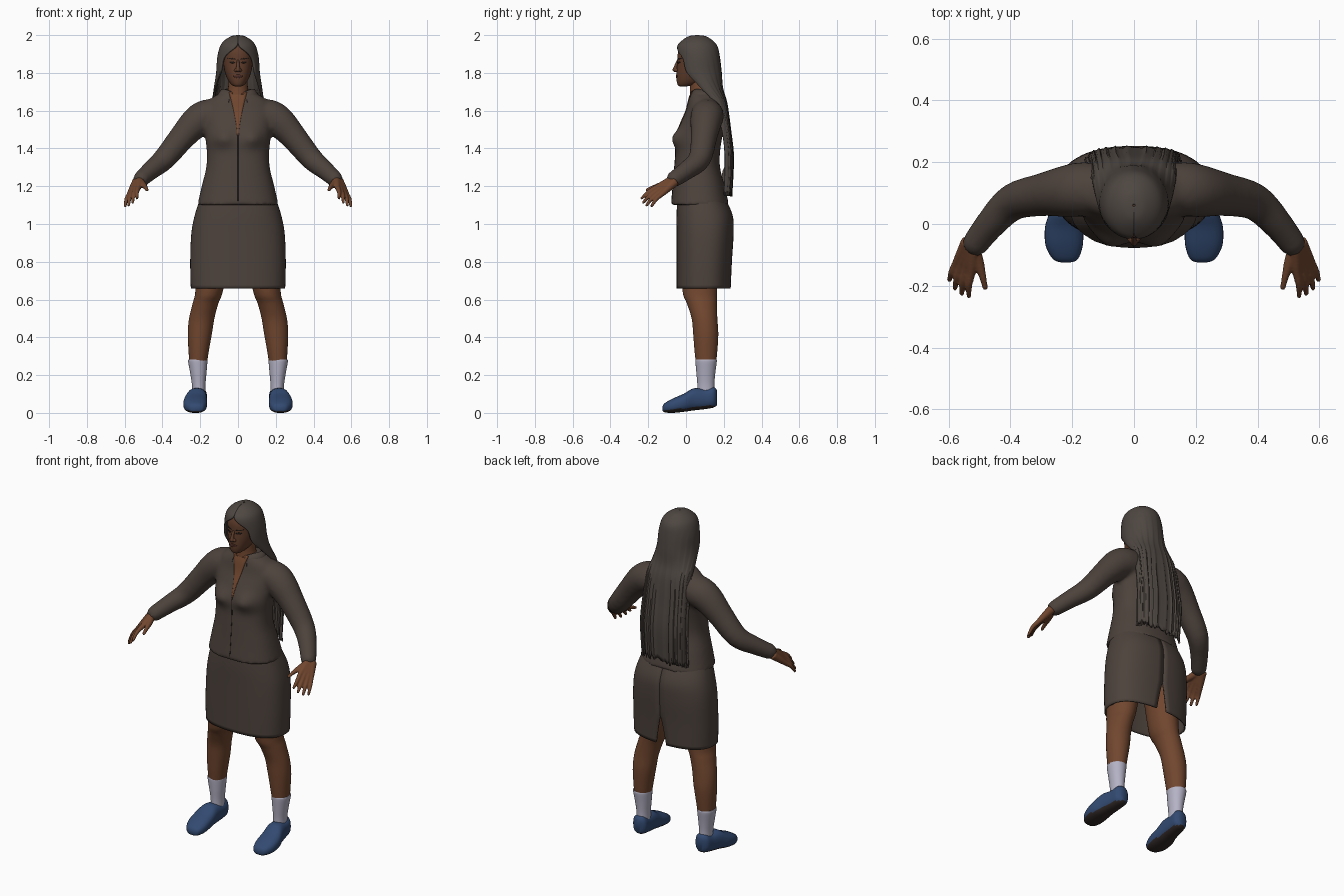
import bpy, bmesh, math, random
from mathutils import Vector
from mathutils.bvhtree import BVHTree

if "Cube" in bpy.data.objects:
    bpy.data.objects.remove(bpy.data.objects["Cube"])

random.seed(4)


def material(name, *rgb):
    m = bpy.data.materials.new(name)
    m.diffuse_color = (*rgb, 1)
    m.use_nodes = True
    m.node_tree.nodes["Principled BSDF"].inputs["Base Color"].default_value = m.diffuse_color
    return m


CLOTH = material("brown cloth", .074, .055, .045)
HAIR = material("hair brown", .076, .062, .053)
SKIN = material("skin", .165, .062, .028)
FACE = material("face skin", .115, .046, .024)
DARK = material("dark detail", .016, .011, .009)
LIP = material("lips", .085, .028, .02)
SOCK = material("sock grey", .46, .45, .56)
SHOE = material("shoe blue", .032, .068, .165)
SOLE = material("sole", .03, .022, .02)


def spline(keys, n):
    """Catmull-Rom interpolation of equal-length tuples, n steps per span."""
    k = [keys[0]] + list(keys) + [keys[-1]]
    out = []
    for i in range(1, len(k) - 2):
        for j in range(n):
            t = j / n
            out.append(tuple(
                .5 * (2 * b + (c - a) * t + (2 * a - 5 * b + 4 * c - d) * t * t
                      + (3 * b - a - 3 * c + d) * t ** 3)
                for a, b, c, d in zip(k[i - 1], k[i], k[i + 1], k[i + 2])))
    return out + [tuple(keys[-1])]


def arc(cx, cy, rx, ry, z, n=40, start=0., end=2 * math.pi, power=2., closed=True):
    """Superellipse points at height z; angle 0 faces the front."""
    pts = []
    for i in range(n):
        t = start + (end - start) * i / (n if closed else n - 1)
        s, c = math.sin(t), math.cos(t)
        pts.append(Vector((cx + rx * math.copysign(abs(s) ** (2 / power), s),
                           cy - ry * math.copysign(abs(c) ** (2 / power), c), z)))
    return pts


def loft(bm, rings, closed=True, caps=True):
    rows = [[bm.verts.new(p) for p in r] for r in rings]
    n = len(rows[0])
    for a, b in zip(rows, rows[1:]):
        for i in range(n if closed else n - 1):
            j = (i + 1) % n
            bm.faces.new((a[i], a[j], b[j], b[i]))
    if caps and closed:
        bm.faces.new(rows[0][::-1])
        bm.faces.new(rows[-1])


def tube(bm, keys, n=14, steps=4):
    """Round tube through (x, y, z, radius) keys with a rounded tip."""
    p = spline(keys, steps)
    rings = []
    for i, q in enumerate(p):
        d = Vector(p[min(i + 1, len(p) - 1)][:3]) - Vector(p[max(i - 1, 0)][:3])
        d.normalize()
        u = d.cross(Vector((0, 0, 1))).normalized()
        v = d.cross(u)
        ring = lambda r, o: [Vector(q[:3]) + d * o + (u * math.cos(a) + v * math.sin(a)) * r
                             for a in (2 * math.pi * k / n for k in range(n))]
        rings.append(ring(q[3], 0))
    rings += [ring(q[3] * .8, q[3] * .5), ring(q[3] * .3, q[3] * .8)]
    loft(bm, rings)


def finish(bm, name, mats, mirror=False, voxel=0, smooth=0, solid=0, angle=50):
    bmesh.ops.recalc_face_normals(bm, faces=bm.faces)
    me = bpy.data.meshes.new(name)
    bm.to_mesh(me)
    bm.free()
    for m in mats:
        me.materials.append(m)
    me.polygons.foreach_set("use_smooth", [True] * len(me.polygons))
    me.set_sharp_from_angle(angle=math.radians(angle))
    ob = bpy.data.objects.new(name, me)
    bpy.context.collection.objects.link(ob)
    if voxel:
        r = ob.modifiers.new("union", 'REMESH')
        r.mode, r.voxel_size, r.use_smooth_shade = 'VOXEL', voxel, True
    if smooth:
        s = ob.modifiers.new("smooth", 'SMOOTH')
        s.factor, s.iterations = .5, smooth
    if solid:
        s = ob.modifiers.new("thickness", 'SOLIDIFY')
        s.thickness, s.offset = solid, -1
    if mirror:
        ob.modifiers.new("mirror", 'MIRROR')
    return ob


def profile(name, keys, mat, steps=4, power=2., **kw):
    """Vertical body part from (z, centre x, half width, front y, back y) keys."""
    bm = bmesh.new()
    loft(bm, [arc(x, (f + b) / 2, w, (b - f) / 2, z, power=power)
              for z, x, w, f, b in spline(keys, steps)])
    return finish(bm, name, [mat], **kw)


def plate(name, target, mat, z0, z1, left, right, rows=16, cols=6, lift=.003, mirror=False):
    """Thin patch projected from the front onto a target surface."""
    bvh = BVHTree.FromObject(target, bpy.context.evaluated_depsgraph_get())
    bm, rings = bmesh.new(), []
    for i in range(rows + 1):
        t = i / rows
        row = []
        for j in range(cols + 1):
            x = left(t) + (right(t) - left(t)) * j / cols
            z = z0(t, j / cols) if callable(z0) else z0 + (z1 - z0) * t
            hit = bvh.ray_cast(Vector((x, -1, z)), Vector((0, 1, 0)))[0]
            row.append(Vector((x, (hit.y if hit else .03) - lift, z)))
        rings.append(row)
    loft(bm, rings, closed=False)
    return finish(bm, name, [mat], mirror=mirror, solid=.005)


# jacket: torso and sleeves fused together
bm = bmesh.new()
rings = []
for z, w, f, b in spline([(1.10, .215, -.08, .228), (1.2, .192, -.07, .205), (1.3, .168, -.062, .18),
                          (1.38, .165, -.056, .18), (1.45, .172, -.055, .19), (1.53, .18, -.03, .205),
                          (1.6, .185, .0, .205), (1.65, .16, .012, .19), (1.685, .11, .022, .17),
                          (1.70, .08, .032, .15)], 5):
    ring = arc(0, (f + b) / 2, w, (b - f) / 2, z, 56, power=2.3)
    for p in ring:
        if p.y < .05:  # bust
            p.y -= .03 * math.exp(-((abs(p.x) - .08) / .05) ** 2 - ((z - 1.455) / .045) ** 2)
    rings.append(ring)
loft(bm, rings)
for s in (1, -1):
    tube(bm, [(s * .10, .11, 1.575, .085), (s * .17, .112, 1.57, .088), (s * .225, .105, 1.535, .083),
              (s * .295, .095, 1.46, .07), (s * .39, .072, 1.345, .06), (s * .46, .005, 1.285, .05),
              (s * .515, -.065, 1.236, .043)], 24)
jacket = finish(bm, "jacket", [CLOTH], voxel=.0115, smooth=5)

# collar
bm = bmesh.new()
loft(bm, [arc(0, .095, w, d, z, 30, .42, 2 * math.pi - .42, closed=False)
          for z, w, d in ((1.665, .12, .09), (1.69, .105, .082), (1.715, .088, .072))], closed=False)
for v in bm.verts:
    v.co.z -= .03 * max(0, .05 - v.co.y) / .05
finish(bm, "collar", [CLOTH], solid=.008)

# neckline, front closure
plate("neckline", jacket, SKIN, 1.47, 1.70, lambda t: -.004 - .045 * t ** 1.5,
      lambda t: .004 + .045 * t ** 1.5)
plate("front_closure", jacket, DARK, 1.10, 1.47, lambda t: -.0015, lambda t: .0015, cols=1, lift=.001)

# skirt with a slit at the back
bm = bmesh.new()
rings = []
for z, w, f, b in spline([(.658, .25, -.05, .237), (.8, .253, -.05, .243), (.95, .247, -.05, .252),
                          (1.05, .228, -.05, .246), (1.15, .195, -.045, .2)], 5):
    gap = .09 * max(0, .83 - z) / .17
    rings.append(arc(0, (f + b) / 2, w, (b - f) / 2, z, 65, math.pi + gap, 3 * math.pi - gap,
                     power=2.4, closed=False))
loft(bm, rings, closed=False)
finish(bm, "skirt", [CLOTH], solid=.008)

# legs and socks
profile("legs", [(.24, .212, .044, .055, .157), (.33, .208, .054, .045, .166), (.42, .202, .064, .038, .171),
                 (.5, .192, .067, .03, .166), (.58, .172, .068, .005, .163), (.66, .15, .074, -.02, .165),
                 (.95, .115, .095, -.025, .18)], SKIN, mirror=True)
profile("socks", [(.09, .207, .035, .06, .152), (.15, .208, .036, .06, .15), (.21, .21, .043, .055, .155),
                  (.27, .213, .051, .05, .163), (.282, .213, .05, .051, .162)], SOCK, mirror=True)

# shoes: sections from toe to heel
bm = bmesh.new()
rings = []
for y, x, w, lo, hi in spline([(-.125, .22, .012, .014, .03), (-.114, .222, .04, .003, .05),
                               (-.07, .226, .06, .0, .076), (-.01, .226, .062, .006, .102),
                               (.04, .219, .054, .013, .13), (.1, .212, .047, .02, .128),
                               (.145, .208, .042, .028, .138), (.164, .207, .02, .04, .12)], 4):
    ring = arc(x, 0, w, (hi - lo) / 2, 0, 28, power=2.5)
    rings.append([Vector((p.x, y, max(0, (lo + hi) / 2 - p.y))) for p in ring])
loft(bm, rings)
bm.normal_update()
bmesh.ops.recalc_face_normals(bm, faces=bm.faces)
for f in bm.faces:
    f.material_index = int(f.normal.z < -.6)
finish(bm, "shoes", [SHOE, SOLE], mirror=True)

# hands: palm rays, fingers and thumb fused together
bm = bmesh.new()
for i, reach in enumerate((.93, 1.05, 1.06, .9)):
    t = i / 3
    wrist = Vector((.517, -.062, 1.238)).lerp(Vector((.535, -.058, 1.225)), t)
    knuckle = Vector((.527, -.158, 1.193)).lerp(Vector((.575, -.128, 1.158)), t)
    tip = knuckle + (Vector((.535, -.24, 1.132)).lerp(Vector((.6, -.188, 1.088)), t) - knuckle) * reach
    mid = knuckle.lerp(tip, .5) + Vector((.004, -.002, .006))
    tube(bm, [(*wrist, .026), (*wrist.lerp(knuckle, .55), .02), (*knuckle, .0145),
              (*mid, .0115), (*tip, .008)], 10)
tube(bm, [(.518, -.085, 1.222, .022), (.503, -.125, 1.208, .018), (.49, -.17, 1.195, .012),
          (.482, -.207, 1.18, .009)], 10)
finish(bm, "hands", [SKIN], voxel=.005, smooth=3, mirror=True)

# neck and head
profile("neck", [(1.62, 0, .075, .02, .15), (1.68, 0, .062, .02, .14), (1.72, 0, .052, .022, .13),
                 (1.8, 0, .052, .02, .13)], SKIN)
head = profile("head", [(1.728, 0, .016, -.033, .0), (1.737, 0, .034, -.044, .05), (1.765, 0, .055, -.05, .12),
                        (1.81, 0, .071, -.049, .15), (1.86, 0, .078, -.045, .16), (1.91, 0, .077, -.042, .16),
                        (1.95, 0, .06, -.02, .14), (1.965, 0, .03, .01, .1)], FACE, power=2.2)

# nose
bm = bmesh.new()
tube(bm, [(0, -.04, 1.868, .007), (0, -.052, 1.84, .009), (0, -.06, 1.815, .012)], 12)
for s in (1, -1):
    tube(bm, [(s * .008, -.045, 1.82, .008), (s * .013, -.051, 1.812, .009)], 10)
finish(bm, "nose", [FACE], voxel=.003, smooth=4)


def lens(name, x0, x1, zc, h, mat, tilt=0, mirror=True):
    plate(name, head, mat, lambda t, u: zc + tilt * (u - .5) + (t - .5) * h * (.15 + math.sin(math.pi * u)),
          0, lambda t: x0, lambda t: x1, rows=4, cols=10, mirror=mirror)


# facial details
lens("eyes", .017, .047, 1.856, .009, DARK, .003)
lens("eyebrows", .014, .055, 1.875, .006, DARK, .006)
lens("lips", -.026, .026, 1.782, .016, LIP, mirror=False)
lens("mouth_line", -.022, .022, 1.782, .002, DARK, mirror=False)

# hair: cap opening around the face and falling into a sheet down the back
bm = bmesh.new()
rings = []
N = 81
cut = [random.uniform(-.02, .012) for _ in range(N)]
for z, w, c, d, a in spline([(2.0, .004, .06, .004, .0), (1.994, .036, .06, .045, .0), (1.97, .074, .06, .083, .0),
                             (1.938, .096, .06, .108, .12), (1.88, .11, .065, .115, .75),
                             (1.8, .116, .073, .116, .95), (1.72, .128, .11, .085, 1.2),
                             (1.64, .138, .16, .057, 1.4), (1.5, .145, .195, .04, 1.5),
                             (1.35, .15, .212, .038, 1.5), (1.165, .145, .205, .036, 1.5)], 5):
    ring = arc(0, c, w, d, z, N, a, 2 * math.pi - a, power=2 + .8 * min(1, max(0, (1.75 - z) * 5)), closed=False)
    fall = min(1, max(0, (1.95 - z) / .5))
    low = max(0, (1.4 - z) / .235)
    for i, p in enumerate(ring):
        p.y += fall * (.003 * math.sin(i * 1.1) + .002 * math.sin(i * 2.3))
        p.z += cut[i] * low
    rings.append(ring)
loft(bm, rings, closed=False)
finish(bm, "hair", [HAIR], solid=.012)
